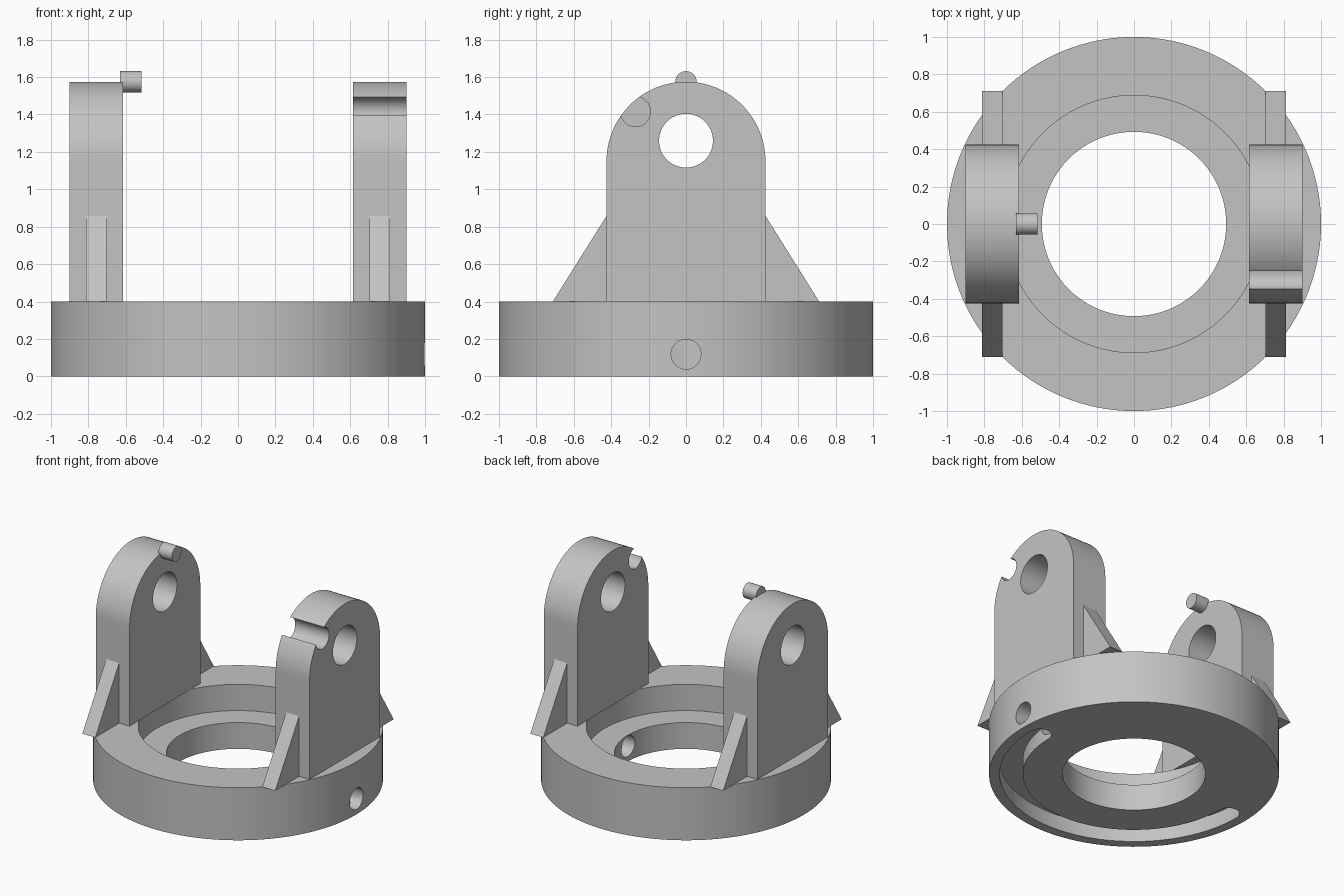
import bpy
import bmesh
from math import cos, sin, pi
from mathutils import Matrix

cube = bpy.data.objects.get("Cube")
if cube:
    bpy.data.objects.remove(cube, do_unlink=True)

grey = bpy.data.materials.new("light_grey")
grey.use_nodes = True
grey.diffuse_color = (0.55, 0.55, 0.55, 1)
grey.node_tree.nodes["Principled BSDF"].inputs["Base Color"].default_value = grey.diffuse_color

# Maps local (x, y, z) to world (z, x, y), so side profiles run along x
SIDEWAYS = Matrix(((0, 0, 1, 0), (1, 0, 0, 0), (0, 1, 0, 0), (0, 0, 0, 1)))


def arc(cx, cy, r, start, end, steps):
    angles = [start + (end - start) * i / steps for i in range(steps + 1)]
    return [(cx + r * cos(a), cy + r * sin(a)) for a in angles]


def circle(cx, cy, r, steps=48):
    return arc(cx, cy, r, 0, 2 * pi, steps)[:-1]


def prism(name, outline, low, high, matrix=Matrix()):
    """Extrude a closed outline from low to high along its local z axis."""
    bm = bmesh.new()
    face = bm.faces.new([bm.verts.new((x, y, low)) for x, y in outline])
    new = bmesh.ops.extrude_face_region(bm, geom=[face])["geom"]
    verts = [g for g in new if isinstance(g, bmesh.types.BMVert)]
    bmesh.ops.translate(bm, verts=verts, vec=(0, 0, high - low))
    bmesh.ops.transform(bm, matrix=matrix, verts=bm.verts)
    bmesh.ops.recalc_face_normals(bm, faces=bm.faces)
    mesh = bpy.data.meshes.new(name)
    bm.to_mesh(mesh)
    bm.free()
    mesh.materials.append(grey)
    obj = bpy.data.objects.new(name, mesh)
    bpy.context.collection.objects.link(obj)
    return obj


def activate(obj):
    bpy.ops.object.select_all(action='DESELECT')
    obj.select_set(True)
    bpy.context.view_layer.objects.active = obj


def cut(obj, cutter):
    mod = obj.modifiers.new("cut", 'BOOLEAN')
    mod.operation = 'DIFFERENCE'
    mod.solver = 'EXACT'
    mod.object = cutter
    activate(obj)
    bpy.ops.object.modifier_apply(modifier=mod.name)
    bpy.data.objects.remove(cutter, do_unlink=True)


def finish(obj):
    activate(obj)
    bpy.ops.object.shade_smooth_by_angle(angle=pi / 6)


# Base ring with a stepped bore
ring = prism("base_ring", circle(0, 0, 1, 128), 0, 0.4)
cut(ring, prism("bore", circle(0, 0, 0.493, 96), -0.1, 0.5))
cut(ring, prism("counterbore", circle(0, 0, 0.688, 96), 0.2, 0.5))

# Half-circle track in the underside, with rounded ends
track_r, track_w = 0.847, 0.08
track = (arc(0, 0, track_r + track_w, -pi, 0, 64)
         + arc(track_r, 0, track_w, 0, pi, 16)[1:]
         + arc(0, 0, track_r - track_w, 0, -pi, 64)[1:]
         + arc(-track_r, 0, track_w, 0, pi, 16)[1:-1])
cut(ring, prism("track", track, -0.1, 0.115))

# Radial hole on the left side
cut(ring, prism("radial_hole", circle(0, 0.118, 0.08), 0.3, 1.2, SIDEWAYS))
finish(ring)

# Upright arms with pivot holes, and gussets front and back
arm_outline = [(-0.425, 0.4), (0.425, 0.4)] + arc(0, 1.15, 0.425, 0, pi, 48)
for side, sx in (("left", 1), ("right", -1)):
    low, high = sorted((sx * 0.615, sx * 0.9))
    arm = prism(side + "_arm", arm_outline, low, high, SIDEWAYS)
    cut(arm, prism("pivot", circle(0, 1.26, 0.144), low - 0.1, high + 0.1, SIDEWAYS))
    if sx > 0:
        # Open round notch on the left arm's front shoulder
        cut(arm, prism("notch", circle(-0.27, 1.415, 0.08), low - 0.1, high + 0.1, SIDEWAYS))
    finish(arm)
    low, high = sorted((sx * 0.703, sx * 0.812))
    for end, sy in (("front", -1), ("back", 1)):
        triangle = [(sy * 0.425, 0.4), (sy * 0.712, 0.4), (sy * 0.425, 0.858)]
        prism(side + "_" + end + "_gusset", triangle, low, high, SIDEWAYS)

# Small peg on top of the right arm's inner edge
finish(prism("stop_peg", circle(0, 1.575, 0.057, 32), -0.63, -0.517, SIDEWAYS))
